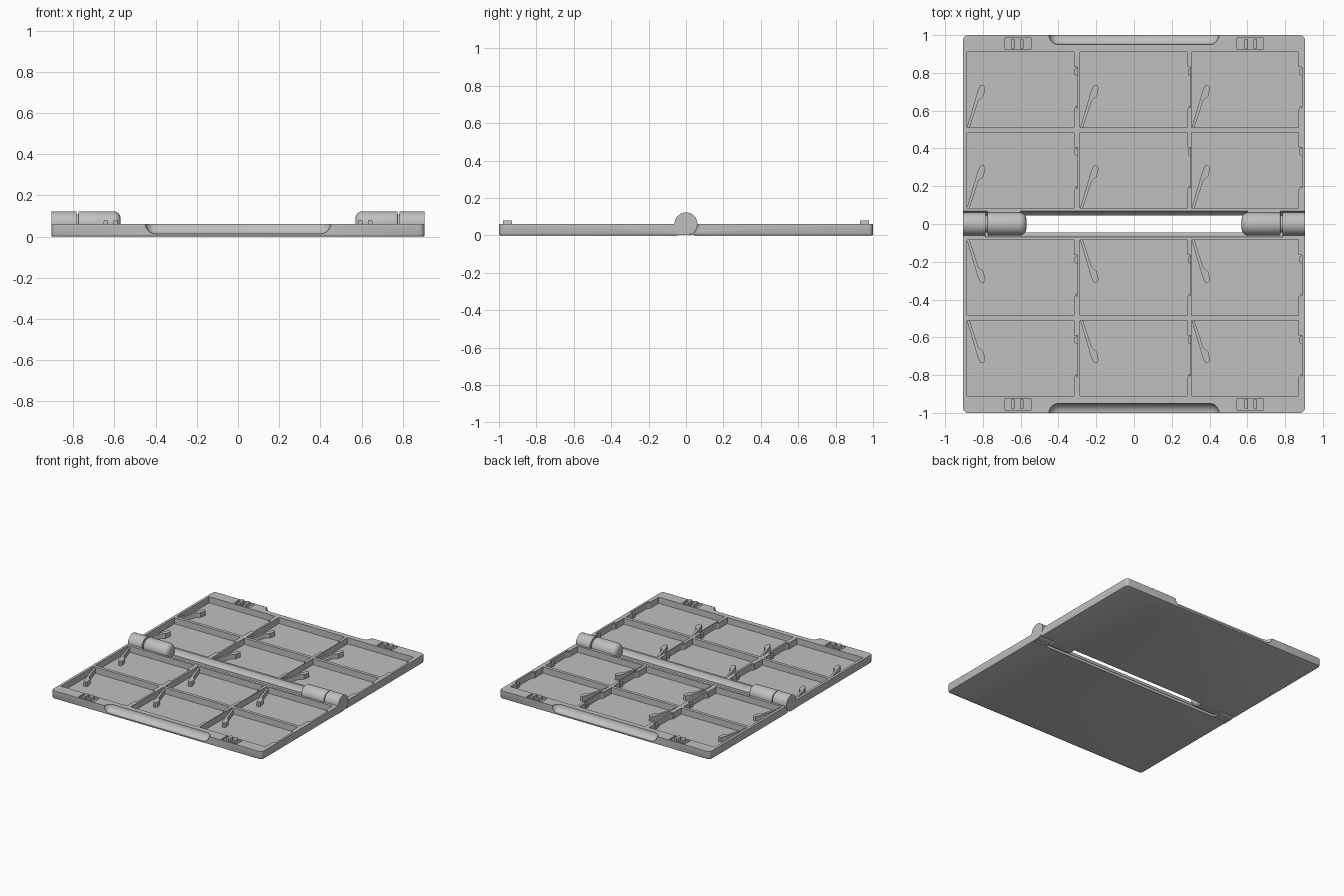
import bpy, bmesh, math

cube = bpy.data.objects.get("Cube")
if cube:
    bpy.data.objects.remove(cube, do_unlink=True)

grey = bpy.data.materials.new("plain grey plastic")
grey.use_nodes = True
colour = (0.53, 0.53, 0.53, 1)
grey.diffuse_color = colour
grey.node_tree.nodes["Principled BSDF"].inputs["Base Color"].default_value = colour

W, H = 0.905, 0.062          # tray half width and height
FLOOR = 0.014                # pocket floor height
AXIS = 0.062                 # hinge axis height
COLUMNS = (-0.885, -0.285, 0.305)
ROWS = (0.085, 0.51)
PW, PD = 0.567, 0.40         # pocket width and depth
RELIEF = 0.018               # depth of the relief in a pocket's right wall


def finish(bm, name, smooth=True):
    bmesh.ops.recalc_face_normals(bm, faces=bm.faces)
    mesh = bpy.data.meshes.new(name)
    bm.to_mesh(mesh)
    bm.free()
    mesh.materials.append(grey)
    ob = bpy.data.objects.new(name, mesh)
    bpy.context.collection.objects.link(ob)
    if smooth:
        shade(ob)
    return ob


def shade(ob):
    bpy.ops.object.select_all(action="DESELECT")
    ob.select_set(True)
    bpy.context.view_layer.objects.active = ob
    bpy.ops.object.shade_smooth_by_angle(angle=math.radians(35))


def skin(bm, rings):
    """Join closed rings of points into a capped solid."""
    rings = [[bm.verts.new(p) for p in ring] for ring in rings]
    for a, b in zip(rings, rings[1:]):
        for i in range(len(a)):
            j = (i + 1) % len(a)
            bm.faces.new((a[i], a[j], b[j], b[i]))
    bm.faces.new(rings[0][::-1])
    bm.faces.new(rings[-1])


def prism(bm, points, z0, z1):
    """Extrude an outline in the xy plane."""
    skin(bm, [[(x, y, z) for x, y in points] for z in (z0, z1)])


def lathe(bm, profile, y, z, steps=40):
    """Revolve (x, radius) pairs around an axis along x."""
    angles = [math.tau * (i + 0.5) / steps for i in range(steps)]
    skin(bm, [[(x, y + r * math.cos(a), z + r * math.sin(a)) for a in angles]
              for x, r in profile])


def rect(x0, x1, y0, y1):
    return [(x0, y0), (x1, y0), (x1, y1), (x0, y1)]


def arc(cx, cr, radius, start, end, steps=8):
    """Quarter-round (x, radius) profile points."""
    out = []
    for i in range(steps + 1):
        a = math.radians(start + (end - start) * i / steps)
        out.append((cx + radius * math.cos(a), cr + radius * math.sin(a)))
    return out


def cut(ob, bm):
    """Subtract a solid, keeping the first solver result that is not empty."""
    cutter = finish(bm, "cutter", False)
    cutter.hide_render = True
    mod = ob.modifiers.new("cut", "BOOLEAN")
    mod.operation = "DIFFERENCE"
    mod.object = cutter
    for solver in ("EXACT", "MANIFOLD", "FLOAT"):
        mod.solver = solver
        graph = bpy.context.evaluated_depsgraph_get()
        graph.update()
        result = bpy.data.meshes.new_from_object(ob.evaluated_get(graph))
        if len(result.polygons) > 6:
            ob.modifiers.remove(mod)
            ob.data = result
            break
    else:
        ob.modifiers.remove(mod)
    bpy.data.objects.remove(cutter, do_unlink=True)


def pocket_corners(side):
    """Lower left corner of every pocket on one tray."""
    for row in ROWS:
        for x in COLUMNS:
            yield x, (row if side > 0 else -row - PD)


def slab_outline(side, inset):
    """Tray outline with rounded outer corners."""
    c, r = 0.025, 0.025 - inset
    pts = [(W - inset, side * 0.045)]
    pts += [(x, side * y) for x, y in arc(W - c, 1 - c, r, 0, 90, 5)]
    pts += [(x, side * y) for x, y in arc(-W + c, 1 - c, r, 90, 180, 5)]
    return pts + [(-W + inset, side * 0.045)]


def build_tray(side, label):
    # slab with a softened lower rim
    bm = bmesh.new()
    levels = ((0, 0.006), (0.002, 0.002), (0.006, 0), (H, 0))
    skin(bm, [[(x, y, z) for x, y in slab_outline(side, inset)] for z, inset in levels])
    tray = finish(bm, label + "_tray", False)

    # pockets, each with a relief in its right wall
    bm = bmesh.new()
    for x, y in pocket_corners(side):
        r = x + PW
        prism(bm, [(x, y), (r, y), (r, y + 0.10), (r + RELIEF, y + 0.10),
                   (r + RELIEF, y + 0.32), (r, y + 0.32), (r, y + PD), (x, y + PD)], FLOOR, 0.1)
    # latch wells
    for s in (-1, 1):
        y0, y1 = sorted((side * 0.924, side * 0.988))
        prism(bm, rect(s * 0.614 - 0.068, s * 0.614 + 0.068, y0, y1), 0.045, 0.1)
    cut(tray, bm)

    # scooped finger grip
    bm = bmesh.new()
    lathe(bm, arc(-0.40, 0, 0.05, 178, 90) + arc(0.40, 0, 0.05, 90, 2), side, H + 0.001)
    cut(tray, bm)

    # cove that clears the hinge
    bm = bmesh.new()
    lathe(bm, [(-1, 0.07), (1, 0.07)], 0, AXIS + 0.012, 64)
    cut(tray, bm)
    shade(tray)

    # spring arms leaning out of the pocket corner nearest the hinge
    bm = bmesh.new()
    outline = [(0, 0), (0.015, 0), (0.062, 0.145), (0.088, 0.165), (0.098, 0.212),
               (0.088, 0.226), (0.072, 0.224), (0.062, 0.205), (0.055, 0.185)]
    for x, y in pocket_corners(side):
        base = y if side > 0 else y + PD
        prism(bm, [(x + px, base + side * py) for px, py in outline], FLOOR - 0.002, 0.05)
    finish(bm, label + "_spring_arms")

    # small catches at both ends of each wall relief
    bm = bmesh.new()
    for x, y in pocket_corners(side):
        r, e = x + PW, x + PW + RELIEF
        prism(bm, [(r + 0.003, y + 0.28), (e, y + 0.275), (e, y + 0.32),
                   (r + 0.003, y + 0.31)], FLOOR, 0.045)
        prism(bm, [(r + 0.002, y + 0.10), (e, y + 0.10), (r + 0.012, y + 0.118)], FLOOR, 0.055)
    finish(bm, label + "_wall_catches", False)

    # latch prongs
    bm = bmesh.new()
    y0, y1 = sorted((side * 0.93, side * 0.978))
    for s in (-1, 1):
        for x in (0.594, 0.642):
            prism(bm, rect(s * x - 0.010, s * x + 0.010, y0, y1), 0.043, 0.081)
    tops = [e for e in bm.edges if all(v.co.z > 0.08 for v in e.verts)
            and abs(e.verts[0].co.y - e.verts[1].co.y) > 0.01]
    bmesh.ops.bevel(bm, geom=tops, offset=0.006, segments=3, affect="EDGES", profile=0.5)
    finish(bm, label + "_latch_prongs")


build_tray(-1, "front")
build_tray(1, "back")

# hinge: outer knuckles join the front tray, inner ones the back tray
R = 0.061
for s, label in ((1, "left"), (-1, "right")):
    bm = bmesh.new()
    lathe(bm, [(s * 0.785, R), (s * W, R)], 0, AXIS, 48)
    finish(bm, label + "_outer_knuckle")

    bm = bmesh.new()
    profile = arc(0.605, R - 0.035, 0.035, 180, 90) + arc(0.768, R - 0.007, 0.007, 90, 0, 3)
    lathe(bm, [(s * x, r) for x, r in profile], 0, AXIS, 48)
    finish(bm, label + "_inner_knuckle")

    bm = bmesh.new()
    lathe(bm, [(s * 0.76, 0.045), (s * 0.80, 0.045)], 0, AXIS, 32)
    finish(bm, label + "_hinge_pin")

    # webs tying each knuckle to its tray
    bm = bmesh.new()
    x0, x1 = sorted((s * 0.785, s * W))
    prism(bm, rect(x0, x1, -0.075, 0), 0.001, H - 0.001)
    finish(bm, label + "_outer_web", False)
    bm = bmesh.new()
    x0, x1 = sorted((s * 0.60, s * 0.775))
    prism(bm, rect(x0, x1, 0, 0.075), 0.001, H - 0.001)
    finish(bm, label + "_inner_web", False)
